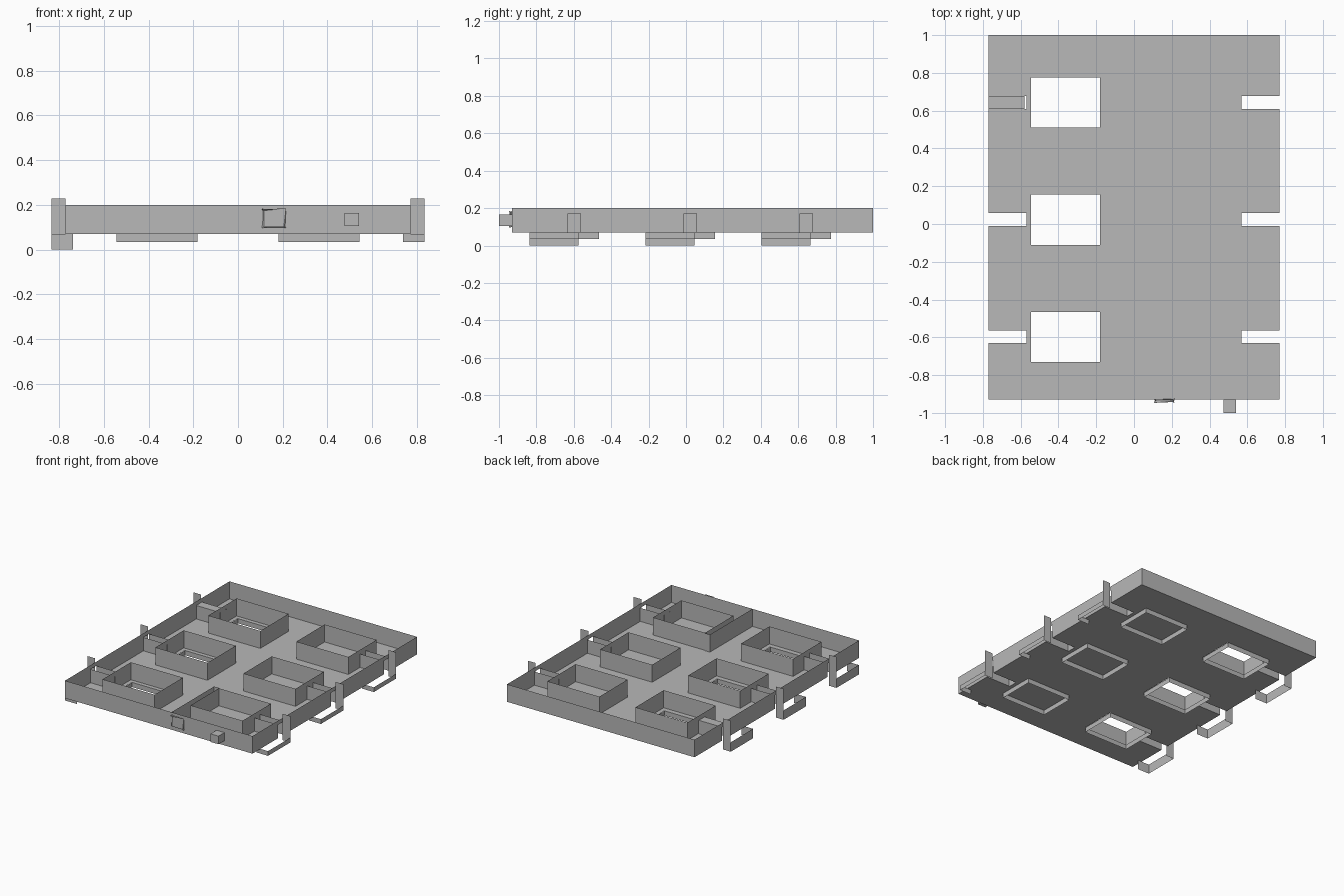
import bpy, bmesh

if "Cube" in bpy.data.objects:
    bpy.data.objects.remove(bpy.data.objects["Cube"])

grey = bpy.data.materials.new("light grey")
grey.diffuse_color = (0.48, 0.48, 0.48, 1)
grey.use_nodes = True
grey.node_tree.nodes["Principled BSDF"].inputs["Base Color"].default_value = grey.diffuse_color

X, Y0, Y1 = 0.77, -0.93, 1.0          # tray outline
ZB, ZN, ZT = 0.07, 0.17, 0.20         # floor, notch top, rim
ROWS = (-0.62, 0.0, 0.62)             # pocket row pitch


class Sheet:
    """Collects thin sheet-metal faces into one named object."""
    def __init__(self, name):
        self.name, self.bm = name, bmesh.new()

    def face(self, pts):
        self.bm.faces.new([self.bm.verts.new(p) for p in pts])

    def xz(self, y, x0, x1, z0, z1):
        self.face([(x0, y, z0), (x1, y, z0), (x1, y, z1), (x0, y, z1)])

    def yz(self, x, y0, y1, z0, z1):
        self.face([(x, y0, z0), (x, y1, z0), (x, y1, z1), (x, y0, z1)])

    def xy(self, z, x0, x1, y0, y1):
        self.face([(x0, y0, z), (x1, y0, z), (x1, y1, z), (x0, y1, z)])

    def ring(self, x0, x1, y0, y1, z0, z1):
        self.xz(y0, x0, x1, z0, z1)
        self.xz(y1, x0, x1, z0, z1)
        self.yz(x0, y0, y1, z0, z1)
        self.yz(x1, y0, y1, z0, z1)

    def done(self):
        bmesh.ops.remove_doubles(self.bm, verts=self.bm.verts, dist=1e-4)
        me = bpy.data.meshes.new(self.name)
        self.bm.to_mesh(me)
        self.bm.free()
        me.materials.append(grey)
        ob = bpy.data.objects.new(self.name, me)
        bpy.context.collection.objects.link(ob)
        return ob


# rectangles cut out of the floor: side notches and the open left pockets
notches = [(s, r - 0.01, r + 0.057) for s in (-1, 1) for r in ROWS]
cuts = [(min(s * 0.57, s * X), max(s * 0.57, s * X), a, b) for s, a, b in notches]
cuts += [(-0.545, -0.18, r - 0.11, r + 0.155) for r in ROWS]

# floor as a grid with the cut cells left out
floor = Sheet("tray_floor")
xs = sorted({-X, X} | {c[i] for c in cuts for i in (0, 1)})
ys = sorted({Y0, Y1} | {c[i] for c in cuts for i in (2, 3)})
for xa, xb in zip(xs, xs[1:]):
    for ya, yb in zip(ys, ys[1:]):
        mx, my = (xa + xb) / 2, (ya + yb) / 2
        if not any(c[0] < mx < c[1] and c[2] < my < c[3] for c in cuts):
            floor.xy(ZB, xa, xb, ya, yb)
floor.done()

# outer walls, with the side walls opened at the notches
wall = Sheet("tray_walls")
wall.xz(Y0, -X, X, ZB, ZT)
wall.xz(Y1, -X, X, ZB, ZT)
for s in (-1, 1):
    y = Y0
    for r in ROWS:
        wall.yz(s * X, y, r - 0.01, ZB, ZT)
        wall.yz(s * X, r - 0.01, r + 0.057, ZN, ZT)
        y = r + 0.057
    wall.yz(s * X, y, Y1, ZB, ZT)
wall.done()

# channels leading in from each notch
channel = Sheet("notch_channels")
for s, a, b in notches:
    for y in (a, b):
        channel.xz(y, s * 0.57, s * X, ZB, ZN)
    channel.yz(s * 0.57, a, b, ZB, ZN)
channel.xy(ZN, -X, -0.58, 0.61, 0.677)
channel.done()

# pockets: tall wall above the floor, shorter skirt below
for s, side in ((-1, "left"), (1, "right")):
    for i, r in enumerate(ROWS):
        p = Sheet(f"{side}_pocket_{i + 1}")
        p.ring(s * 0.148, s * 0.575, r - 0.147, r + 0.185, ZB, ZT)
        p.ring(s * 0.182, s * 0.543, r - 0.11, r + 0.155, 0.035, ZB)
        p.done()

# side clips: upright fin, long lower strip and short return
for s, side, low in ((-1, "left", 0.0), (1, "right", 0.035)):
    for i, r in enumerate(ROWS):
        c = Sheet(f"{side}_clip_{i + 1}")
        c.xz(r + 0.045, s * 0.77, s * 0.833, low, 0.23)
        c.yz(s * 0.833, r - 0.217, r + 0.045, low, ZB)
        c.xz(r - 0.217, s * 0.737, s * 0.833, low, ZB)
        c.done()

# cable duct beside the front right pocket
duct = Sheet("cable_duct")
duct.yz(0.105, Y0, -0.43, ZB, ZT)
duct.xz(-0.43, 0.105, 0.148, ZB, ZT)
duct.done()


# front fittings
def block(name, x0, x1, y0, z0, z1, bevel=0):
    b = Sheet(name)
    b.ring(x0, x1, y0, Y0, z0, z1)
    b.xy(z0, x0, x1, y0, Y0)
    b.xy(z1, x0, x1, y0, Y0)
    bmesh.ops.recalc_face_normals(b.bm, faces=b.bm.faces)
    ob = b.done()
    if bevel:
        m = ob.modifiers.new("rounding", "BEVEL")
        m.width, m.segments = bevel, 2


block("front_peg", 0.475, 0.54, -1.0, 0.105, 0.165)
block("front_socket", 0.112, 0.21, -0.942, 0.10, 0.18, 0.005)
